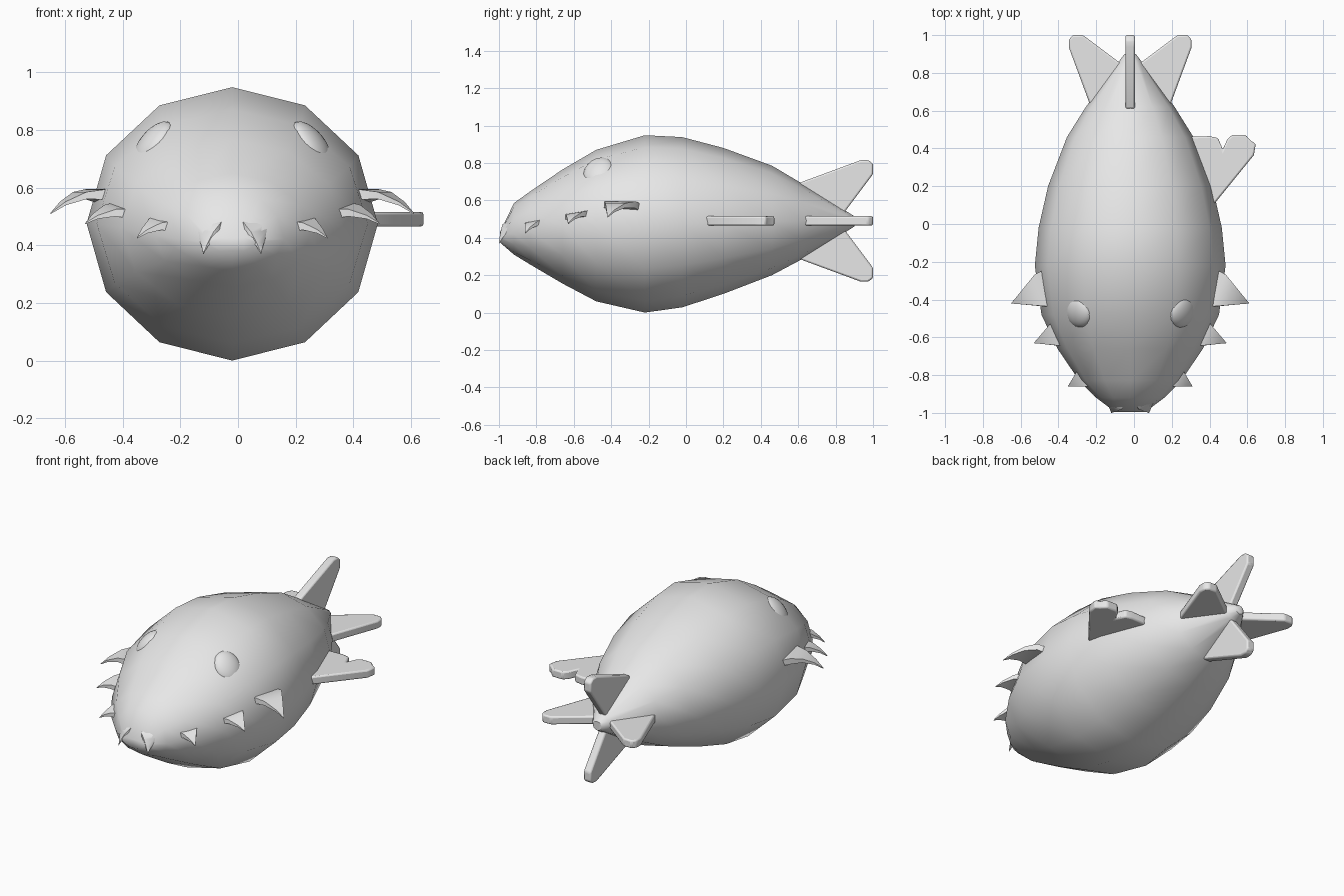
import bpy, bmesh, math
from mathutils import Vector

if "Cube" in bpy.data.objects:
    bpy.data.objects.remove(bpy.data.objects["Cube"])

MID = -0.02      # plane of symmetry of the hull
AXIS = 0.49      # height of the tail axis

metal = bpy.data.materials.new("plain_grey")
metal.use_nodes = True
grey = (0.8, 0.8, 0.8, 1)
metal.diffuse_color = grey
for node in metal.node_tree.nodes:
    if node.type == 'BSDF_PRINCIPLED':
        node.inputs["Base Color"].default_value = grey


def finish(name, bm, angle=40):
    """Turn a bmesh into a shaded, coloured object."""
    bmesh.ops.recalc_face_normals(bm, faces=bm.faces[:])
    mesh = bpy.data.meshes.new(name)
    bm.to_mesh(mesh)
    bm.free()
    mesh.materials.append(metal)
    obj = bpy.data.objects.new(name, mesh)
    bpy.context.collection.objects.link(obj)
    bpy.ops.object.select_all(action='DESELECT')
    obj.select_set(True)
    bpy.context.view_layer.objects.active = obj
    bpy.ops.object.shade_smooth_by_angle(angle=math.radians(angle))
    return obj


def loft(bm, rings):
    """Skin a list of equal-length point rings and cap both ends."""
    loops = [[bm.verts.new(p) for p in ring] for ring in rings]
    n = len(loops[0])
    for a, b in zip(loops, loops[1:]):
        for i in range(n):
            j = (i + 1) % n
            bm.faces.new((a[i], a[j], b[j], b[i]))
    bm.faces.new(loops[0])
    bm.faces.new(loops[-1])


# Hull: y, half width, top, widest height, bottom
sections = [
    (-0.995, 0.08, 0.43, 0.41, 0.375),
    (-0.92, 0.18, 0.585, 0.42, 0.31),
    (-0.83, 0.27, 0.65, 0.435, 0.255),
    (-0.66, 0.385, 0.765, 0.46, 0.155),
    (-0.48, 0.47, 0.87, 0.475, 0.06),
    (-0.22, 0.505, 0.948, 0.475, 0),
    (-0.02, 0.485, 0.938, 0.478, 0.028),
    (0.2, 0.435, 0.88, 0.48, 0.1),
    (0.46, 0.335, 0.785, 0.485, 0.2),
    (0.62, 0.235, 0.69, 0.49, 0.285),
    (0.86, 0.06, 0.54, AXIS, 0.435),
    (0.9, 0.03, 0.515, AXIS, 0.46),
]
rings = []
for y, w, top, mid, low in sections:
    ring = []
    for k in range(12):
        a = math.radians(30 * k)
        half = top - mid if math.cos(a) > 0 else mid - low
        ring.append((MID + w * math.sin(a), y, mid + half * math.cos(a)))
    rings.append(ring)
bm = bmesh.new()
loft(bm, rings)
finish("hull", bm, 55)

# Teeth: back root, front root, tip (x measured out from the symmetry plane)
teeth = [
    ((0.13, -0.93, 0.465), (0.04, -0.98, 0.455), (0.10, -1.0, 0.37)),
    ((0.26, -0.74, 0.49), (0.19, -0.86, 0.465), (0.33, -0.86, 0.425)),
    ((0.40, -0.50, 0.53), (0.33, -0.65, 0.505), (0.51, -0.63, 0.475)),
    ((0.50, -0.26, 0.575), (0.42, -0.44, 0.575), (0.63, -0.42, 0.51)),
]


def tooth_rings(back, front, tip, side):
    back, front, tip = Vector(back), Vector(front), Vector(tip)
    length = (tip - (back + front) / 2).length
    out = []
    for t in (-0.25, 0.05, 0.4, 0.75, 1):
        arch = Vector((0, 0, 0.5 * length * t * (1 - t)))
        s = max(t, 0)
        a = back.lerp(tip, s) + arch
        b = front.lerp(tip, s) + arch
        if t < 0:                      # root buried inside the hull
            shift = ((back + front) / 2 - tip) * -t
            a, b = a + shift, b + shift
        d = Vector((0, 0, 0.002 + 0.017 * (1 - s)))
        pinch = (b - a) * 0.02 + Vector((0, 0.001, 0))
        pts = (a + d, b + d - pinch, b - d, a - d + pinch)
        out.append([(MID + side * p.x, p.y, p.z) for p in pts])
    return out


for side, label in ((1, "left"), (-1, "right")):
    for i, points in enumerate(teeth):
        bm = bmesh.new()
        loft(bm, tooth_rings(*points, side))
        finish(f"{label}_tooth_{i + 1}", bm, 50)

    # Eyes: flattened balls lying on the hull
    bm = bmesh.new()
    bmesh.ops.create_uvsphere(bm, u_segments=24, v_segments=12, radius=0.097)
    eye = finish(f"{label}_eye", bm, 60)
    eye.scale = (0.88, 1, 0.48)
    eye.location = (MID + side * 0.272, -0.465, 0.748)
    normal = Vector((side * 0.72, -0.25, 0.6))
    eye.rotation_euler = normal.to_track_quat('Z', 'Y').to_euler()


def fin(name, outline, thickness, place):
    """Extrude a (radius, y) outline; place maps (radius, y, offset) to space."""
    bm = bmesh.new()
    loft(bm, [[place(r, y, s * thickness / 2) for r, y in outline]
              for s in (-1, 1)])
    obj = finish(name, bm, 30)
    bevel = obj.modifiers.new("soft_edges", 'BEVEL')
    bevel.width = 0.009
    bevel.segments = 2


# Four tail fins around the tail axis
tail = [(0.08, 0.61), (0.205, 0.61), (0.325, 0.935), (0.325, 0.975),
        (0.305, 1.0), (0.25, 1.0), (0.05, 0.85), (0, 0.85)]
for i, label in enumerate(("left", "top", "right", "bottom")):
    c, s = math.cos(i * math.pi / 2), math.sin(i * math.pi / 2)
    fin(label + "_tail_fin", tail, 0.05,
        lambda r, y, o: (MID + c * r - s * o, y, AXIS + s * r + c * o))

# Single notched fin on the left flank
flank = [(0.25, 0.1), (0.42, 0.1), (0.635, 0.365), (0.645, 0.425),
         (0.62, 0.44), (0.59, 0.472), (0.52, 0.472), (0.495, 0.45),
         (0.47, 0.395), (0.445, 0.455), (0.4, 0.465), (0.25, 0.46)]
fin("left_flank_fin", flank, 0.05, lambda r, y, o: (r, y, AXIS + o))
